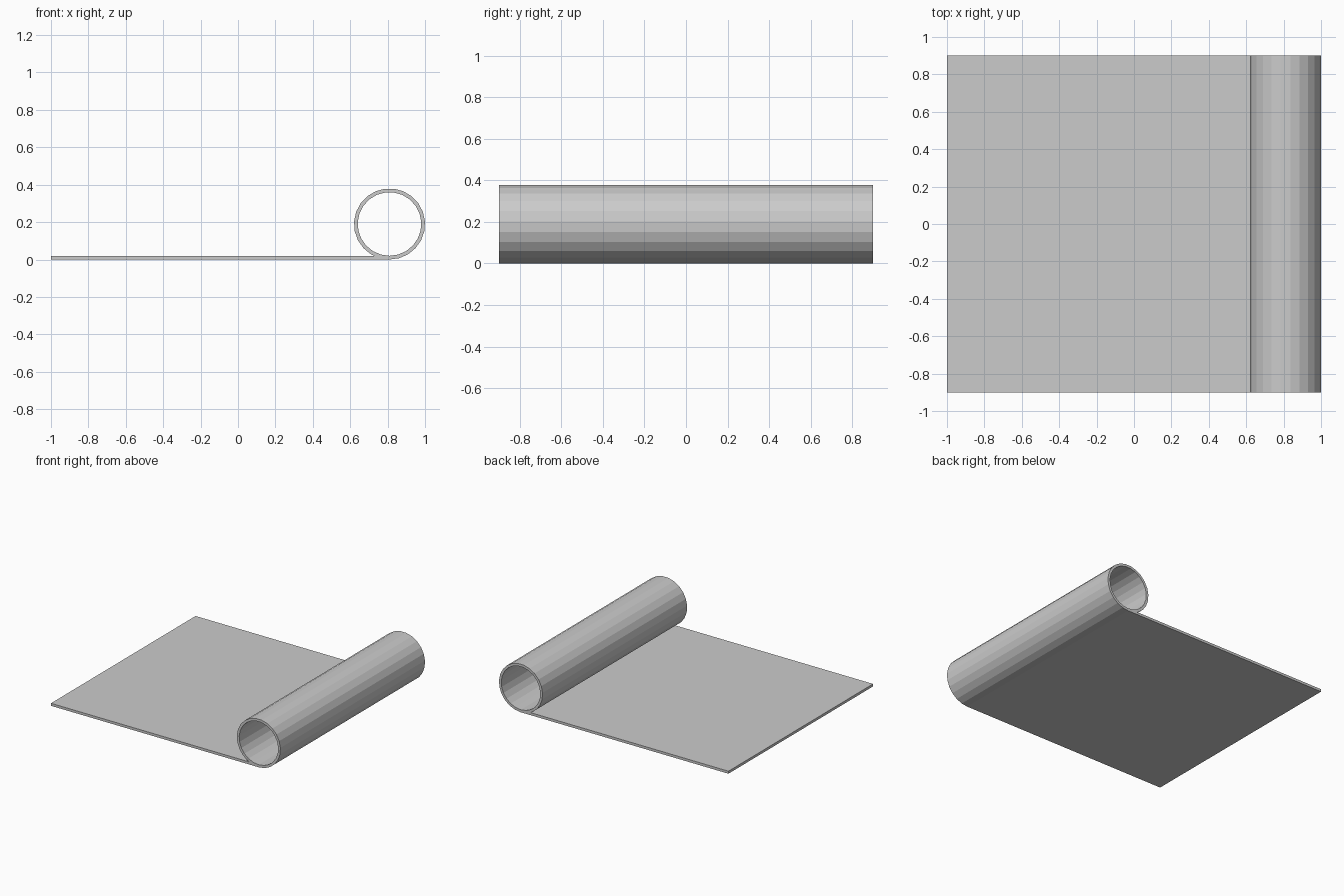
import bpy, bmesh
from math import sin, cos, tau

if "Cube" in bpy.data.objects:
    bpy.data.objects.remove(bpy.data.objects["Cube"])

HALF_W = 0.9                  # half width along y
T = 0.02                      # sheet thickness
R = 0.19                      # outer radius of the roll
CX, CZ = 0.81, 0.19           # roll axis
STEPS = 23                    # facets around the roll

# Cross-section stations as (outer point, inner point): flat run, then one full turn
stations = [((-1.0, 0.0), (-1.0, T))]
for i in range(STEPS + 1):
    a = tau * i / STEPS
    stations.append(tuple((CX + r * sin(a), CZ - r * cos(a)) for r in (R, R - T)))

# Rolled mat: sweep the thick ribbon across y
bm = bmesh.new()
rings = []
for (ox, oz), (ix, iz) in stations:
    rings.append([bm.verts.new(p) for p in (
        (ox, -HALF_W, oz), (ox, HALF_W, oz), (ix, HALF_W, iz), (ix, -HALF_W, iz))])
for a, b in zip(rings, rings[1:]):
    for k in range(4):
        n = (k + 1) % 4
        bm.faces.new((a[k], a[n], b[n], b[k]))
bm.faces.new(rings[0])
bm.faces.new(rings[-1])
bmesh.ops.recalc_face_normals(bm, faces=bm.faces)

mesh = bpy.data.meshes.new("rolled_mat")
bm.to_mesh(mesh)
bm.free()
bpy.context.collection.objects.link(bpy.data.objects.new("rolled_mat", mesh))
